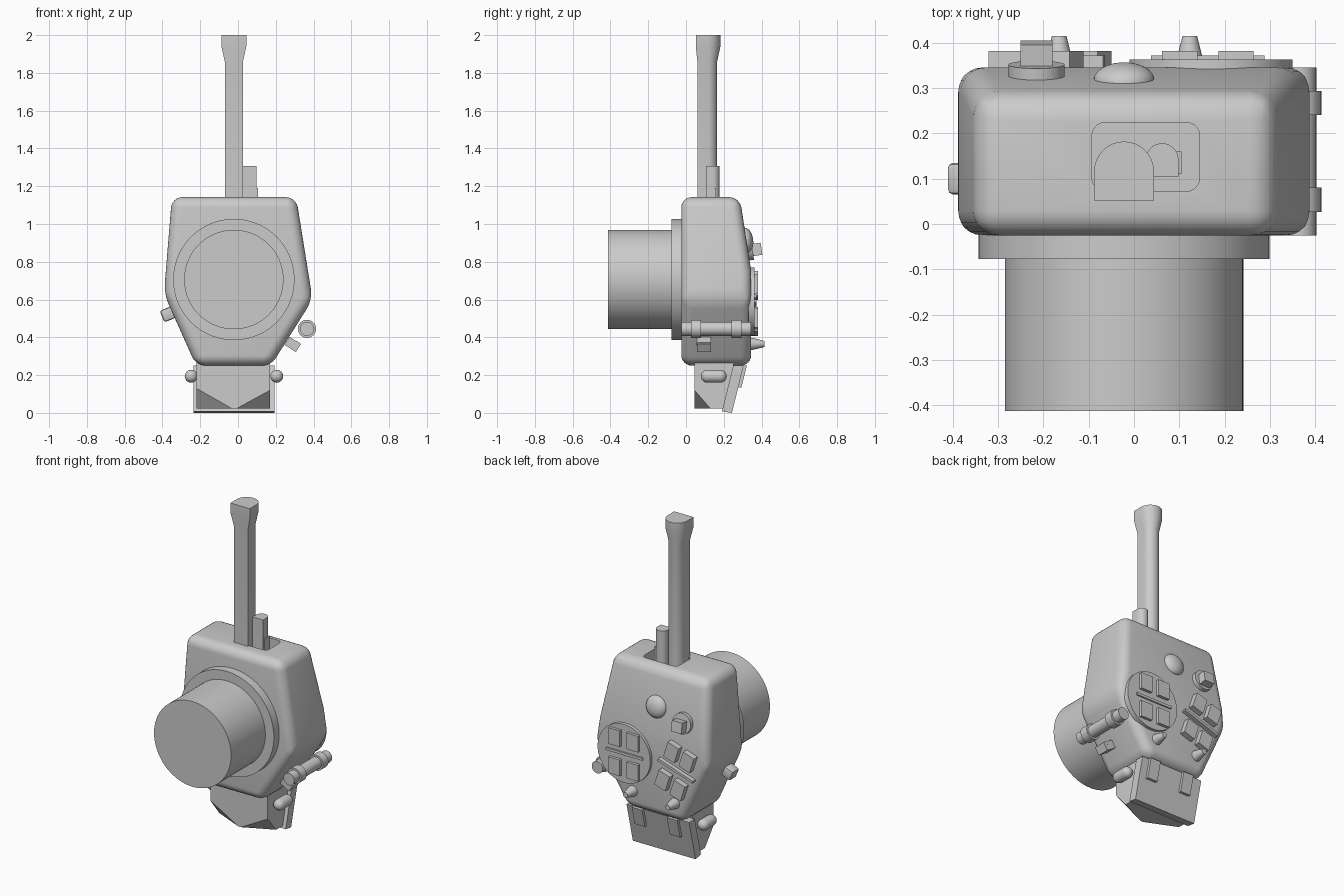
import bpy, bmesh, math
from mathutils import Vector, Matrix

cube = bpy.data.objects.get("Cube")
if cube:
    bpy.data.objects.remove(cube)

GREY = (0.6, 0.6, 0.6, 1)
grey = bpy.data.materials.new("plain grey")
grey.use_nodes = True
grey.diffuse_color = GREY
grey.node_tree.nodes["Principled BSDF"].inputs["Base Color"].default_value = GREY


def finish(name, bm, matrix=None, smooth=True):
    bmesh.ops.recalc_face_normals(bm, faces=bm.faces)
    me = bpy.data.meshes.new(name)
    bm.to_mesh(me)
    bm.free()
    ob = bpy.data.objects.new(name, me)
    bpy.context.collection.objects.link(ob)
    if matrix:
        ob.matrix_world = matrix
    me.materials.append(grey)
    if smooth:
        shade(ob)
    return ob


def shade(ob):
    bpy.ops.object.select_all(action='DESELECT')
    ob.select_set(True)
    bpy.context.view_layer.objects.active = ob
    bpy.ops.object.shade_smooth_by_angle(angle=math.radians(30))


def apply_modifiers(ob):
    me = bpy.data.meshes.new_from_object(
        ob.evaluated_get(bpy.context.evaluated_depsgraph_get()))
    ob.modifiers.clear()
    ob.data = me


def box(name, centre, size, rot=None, bevel=0.0):
    bm = bmesh.new()
    bmesh.ops.create_cube(bm, size=1, matrix=Matrix.Diagonal((*size, 1)))
    if bevel:
        bmesh.ops.bevel(bm, geom=bm.edges[:], offset=bevel, segments=2,
                        profile=0.5, affect='EDGES')
    m = Matrix.Translation(centre)
    return finish(name, bm, m @ rot if rot else m)


def lathe_y(name, x, z, profile, steps=48, tilt=0.0):
    """Spin (radius, y) points about an axis parallel to y."""
    bm = bmesh.new()
    y0 = profile[0][1]
    pts = [(0, y0)] + list(profile) + [(0, profile[-1][1])]
    verts = [bm.verts.new((r, y - y0, 0)) for r, y in pts]
    edges = [bm.edges.new(p) for p in zip(verts, verts[1:])]
    bmesh.ops.spin(bm, geom=verts + edges, axis=(0, 1, 0), cent=(0, 0, 0),
                   angle=math.tau, steps=steps, use_duplicate=False)
    bmesh.ops.remove_doubles(bm, verts=bm.verts, dist=1e-5)
    return finish(name, bm, Matrix.Translation((x, y0, z)) @ Matrix.Rotation(tilt, 4, 'X'))


def loft(name, rings):
    """Join rings of equal point count and cap both ends."""
    bm = bmesh.new()
    loops = [[bm.verts.new(p) for p in ring] for ring in rings]
    n = len(loops[0])
    for a, b in zip(loops, loops[1:]):
        for i in range(n):
            j = (i + 1) % n
            bm.faces.new((a[i], a[j], b[j], b[i]))
    bm.faces.new(loops[0])
    bm.faces.new(loops[-1])
    return finish(name, bm)


def arch(x, y_front, y_back, r, z, n=16):
    """Flat-fronted ring with a round back."""
    pts = [(x - r, y_front, z), (x + r, y_front, z)]
    return pts + [(x + r * math.cos(t), y_back - r + r * math.sin(t), z)
                  for t in (math.pi * i / n for i in range(n + 1))]


# Body: six-sided outline, back leaning forward above the crease
outline = [(-0.35, 1.142), (0.308, 1.142), (0.395, 0.60), (0.175, 0.25),
           (-0.222, 0.25), (-0.392, 0.63)]
FRONT, BACK, CREASE, TOP = -0.025, 0.345, 0.75, 1.142
bm = bmesh.new()
face = bm.faces.new([bm.verts.new((x, FRONT, z)) for x, z in outline])
ext = bmesh.ops.extrude_face_region(bm, geom=[face])
bmesh.ops.translate(bm, vec=(0, BACK - FRONT, 0),
                    verts=[g for g in ext['geom'] if isinstance(g, bmesh.types.BMVert)])
bmesh.ops.bisect_plane(bm, geom=bm.verts[:] + bm.edges[:] + bm.faces[:],
                       plane_co=(0, 0, CREASE), plane_no=(0, 0, 1))
for v in bm.verts:
    if v.co.y > 0.1 and v.co.z > CREASE:
        v.co.y -= 0.06 * (v.co.z - CREASE) / (TOP - CREASE)
body = finish("body", bm, smooth=False)
bev = body.modifiers.new("round edges", 'BEVEL')
bev.width, bev.segments = 0.055, 6
bev.limit_method, bev.angle_limit = 'ANGLE', math.radians(20)

# Antenna well sunk into the top
bm = bmesh.new()
bmesh.ops.create_cube(bm, size=1, matrix=Matrix.Translation((0.026, 0.148, 1.13))
                      @ Matrix.Diagonal((0.238, 0.152, 0.2, 1)))
bmesh.ops.bevel(bm, geom=[e for e in bm.edges
                          if abs(e.verts[0].co.z - e.verts[1].co.z) > 0.1],
                offset=0.03, segments=5, profile=0.5, affect='EDGES')
cutter = finish("well_cutter", bm, smooth=False)
cutter.hide_render = True
cut = body.modifiers.new("well", 'BOOLEAN')
cut.operation, cut.object, cut.solver = 'DIFFERENCE', cutter, 'EXACT'
apply_modifiers(body)
bpy.data.objects.remove(cutter)
shade(body)

# Antennas
AX = -0.022
loft("main_antenna", [arch(AX, 0.06, 0.165, 0.048, z) for z in (1.02, 1.86)]
     + [arch(AX, 0.052, 0.182, 0.066, z) for z in (1.94, 2.0)])
loft("short_antenna", [arch(0.062, 0.105, 0.178, 0.036, z) for z in (1.02, 1.307)])
box("short_antenna_step", (0.085, 0.135, 1.105), (0.04, 0.05, 0.17))

# Front barrel and its collar
lathe_y("barrel", -0.022, 0.706, [(0.263, -0.412), (0.263, -0.02)], 96)
lathe_y("barrel_collar", -0.022, 0.706, [(0.321, -0.077), (0.321, 0.0)], 96)

# Foot block with two clipped front corners
bm = bmesh.new()
bmesh.ops.create_cube(bm, size=1)
for v in bm.verts:
    up = v.co.z > 0
    v.co = (0.17 if v.co.x > 0 else -0.22,
            0.045 if v.co.y < 0 else (0.255 if up else 0.20),
            0.27 if up else 0.022)
for a, b, c in (((-0.22, 0.045, 0.13), (-0.03, 0.045, 0.022), (-0.22, 0.13, 0.022)),
                ((0.17, 0.045, 0.12), (-0.01, 0.045, 0.022), (0.17, 0.13, 0.022))):
    a, b, c = map(Vector, (a, b, c))
    no = (b - a).cross(c - a)
    if no.z > 0:
        no.negate()
    res = bmesh.ops.bisect_plane(bm, geom=bm.verts[:] + bm.edges[:] + bm.faces[:],
                                 plane_co=a, plane_no=no, clear_outer=True)
    bmesh.ops.holes_fill(bm, edges=bm.edges[:])
finish("foot_block", bm, smooth=False)

# Slanted plate behind the foot, with two clips
def slab(name, x0, x1, section):
    loft(name, [[(x, y, z) for y, z in section] for x in (x0, x1)])

slab("foot_plate", -0.235, 0.193, [(0.25, 0.25), (0.305, 0.25), (0.243, 0.0), (0.19, 0.008)])
for x in (0.11, -0.13):
    slab("plate_clip", x - 0.035, x + 0.035,
         [(0.26, 0.25), (0.322, 0.25), (0.293, 0.135), (0.25, 0.135)])

# Rounded pins on both sides of the foot
R = 0.034
for x in (-0.248, 0.205):
    cap = [(R * math.sin(t), R * math.cos(t)) for t in (math.pi / 2 * i / 6 for i in range(7))]
    lathe_y("foot_pin", x, 0.194, [(r, 0.113 - h) for r, h in cap]
            + [(r, 0.182 + h) for r, h in reversed(cap)], 24)

# Side rod with two bands
lathe_y("side_rod", 0.365, 0.445, [(0.037, -0.025), (0.037, 0.345)], 32)
for y in (0.027, 0.24):
    lathe_y("rod_band", 0.365, 0.445, [(0.048, y), (0.048, y + 0.053)], 32)

# Buttons on the sloping lower sides
right_slope = Matrix.Rotation(math.radians(33), 4, 'Y')
left_slope = Matrix.Rotation(math.radians(-22), 4, 'Y')
box("left_side_button", (0.29, 0.095, 0.362), (0.07, 0.075, 0.05), right_slope)
box("left_side_button_lip", (0.312, 0.095, 0.368), (0.018, 0.077, 0.02), right_slope)
box("right_side_button", (-0.372, 0.1, 0.522), (0.065, 0.07, 0.066), left_slope, 0.012)

# Back: dome, knob, cones
tilt = math.radians(8)
dome = [(0.067 * math.cos(t), 0.318 + 0.038 * math.sin(t))
        for t in (math.pi / 2 * i / 8 for i in range(8))]
lathe_y("back_dome", -0.022, 0.91, [(0.067, 0.29)] + dome, 32, tilt)
lathe_y("knob_base", -0.215, 0.865, [(0.062, 0.30), (0.062, 0.352)], 32, tilt)
box("knob_grip", (-0.215, 0.37, 0.865), (0.07, 0.06, 0.065), Matrix.Rotation(tilt, 4, 'X'))
for x in (0.123, -0.165):
    lathe_y("back_cone", x, 0.365, [(0.034, 0.335), (0.03, 0.36), (0.016, 0.415)], 24)

# Back: round button panel and tilted button group
lathe_y("button_disc", 0.17, 0.59, [(0.18, 0.33), (0.18, 0.363)], 64)


def button_group(cx, cz, angle, dx, dz):
    rot = Matrix.Rotation(angle, 4, 'Y')
    place = Matrix.Translation((cx, 0, cz)) @ rot
    for sx in (-1, 1):
        for sz in (-1, 1):
            box("back_button", place @ Vector((sx * dx, 0.358, sz * dz)),
                (0.078, 0.046, 0.1), rot)
    box("button_divider", place @ Vector((0, 0.352, 0)), (0.25, 0.04, 0.016), rot)


button_group(0.163, 0.592, 0, 0.062, 0.09)
button_group(-0.185, 0.58, math.radians(-18), 0.055, 0.1)
